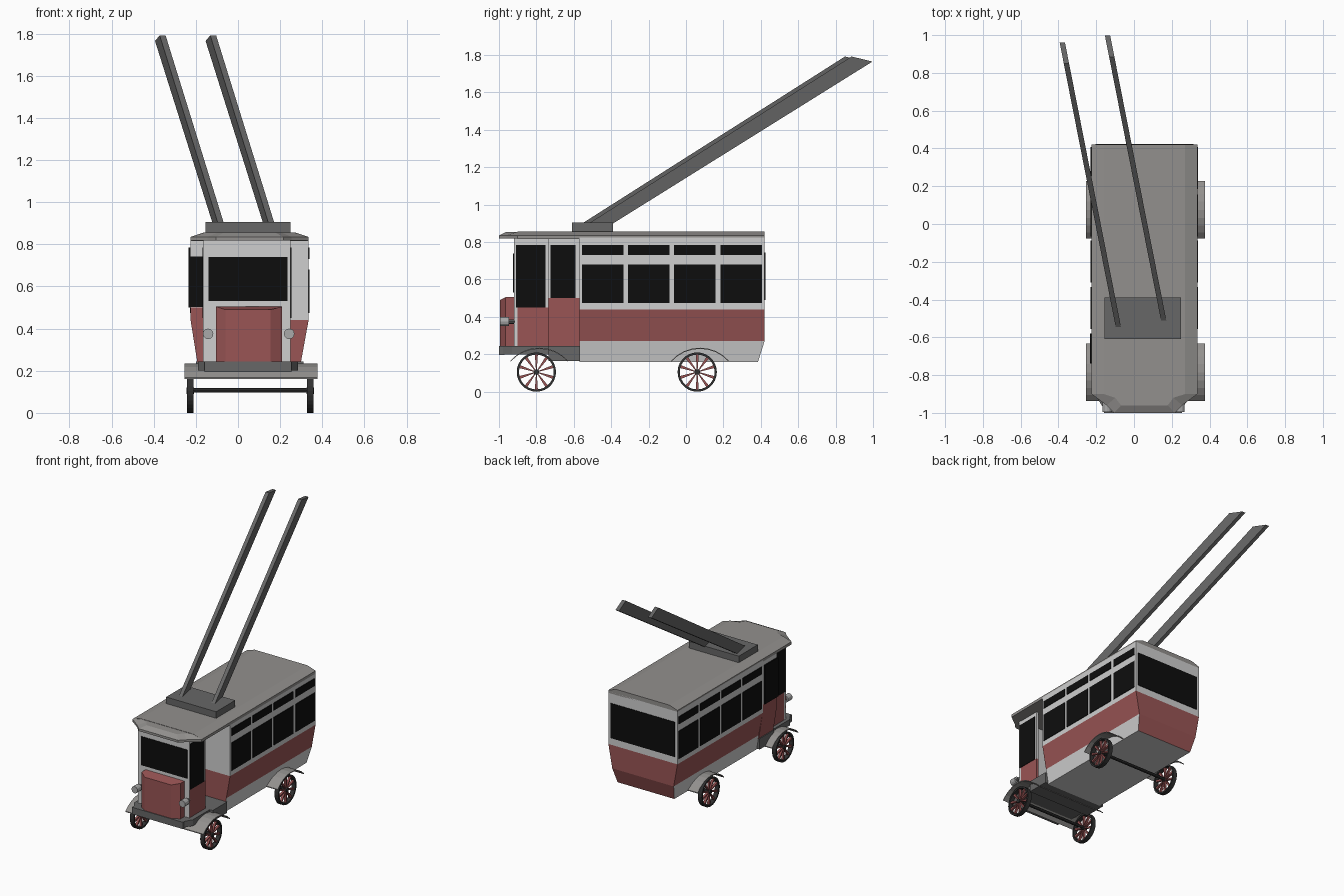
import bpy, bmesh, math
from mathutils import Vector, Matrix

if "Cube" in bpy.data.objects:
    bpy.data.objects.remove(bpy.data.objects["Cube"], do_unlink=True)


def material(name, r, g, b):
    m = bpy.data.materials.new(name)
    m.use_nodes = True
    m.diffuse_color = (r, g, b, 1)
    m.node_tree.nodes["Principled BSDF"].inputs["Base Color"].default_value = (r, g, b, 1)
    return m


white = material("cream white", .62, .62, .62)
red = material("faded red", .32, .09, .09)
roof_grey = material("roof grey", .29, .28, .27)
grey = material("dark grey", .135, .135, .135)
black = material("window black", .004, .004, .004)
rubber = material("tyre black", .03, .03, .03)
lamp_grey = material("lamp grey", .4, .4, .4)


def finish(name, bm, mats, rule=None):
    """Turn a bmesh into an object; rule picks a material slot per face."""
    bmesh.ops.recalc_face_normals(bm, faces=bm.faces)
    bm.normal_update()
    if rule:
        for f in bm.faces:
            f.material_index = rule(f.calc_center_median(), f.normal)
    me = bpy.data.meshes.new(name)
    bm.to_mesh(me)
    bm.free()
    for m in mats:
        me.materials.append(m)
    ob = bpy.data.objects.new(name, me)
    bpy.context.collection.objects.link(ob)
    return ob


def loft(name, rings, mats, rule=None, cut=None):
    """Skin matching closed rings and cap both ends."""
    bm = bmesh.new()
    rows = [[bm.verts.new(p) for p in ring] for ring in rings]
    n = len(rows[0])
    for a, b in zip(rows, rows[1:]):
        for i in range(n):
            j = (i + 1) % n
            bm.faces.new((a[i], a[j], b[j], b[i]))
    bm.faces.new(rows[0])
    bm.faces.new(rows[-1])
    if cut:
        bmesh.ops.bisect_plane(bm, geom=bm.verts[:] + bm.edges[:] + bm.faces[:],
                               plane_co=(0, 0, cut), plane_no=(0, 0, 1))
    return finish(name, bm, mats, rule)


def rect(x0, x1, y0, y1, z):
    return [(x0, y0, z), (x1, y0, z), (x1, y1, z), (x0, y1, z)]


def box(name, x, y, z, mats, rule=None, cut=None):
    return loft(name, [rect(*x, *y, h) for h in z], mats, rule, cut)


def extrude_y(name, outline, y0, y1, mats, rule=None, cut=None):
    return loft(name, [[(x, y, z) for x, z in outline] for y in (y0, y1)], mats, rule, cut)


def extrude_z(name, outline, z0, z1, mat):
    return loft(name, [[(x, y, z) for x, y in outline] for z in (z0, z1)], [mat])


T = .004   # glass plate half thickness
MID = .055  # centre line of the coachwork
LEFT, RIGHT = MID - .28, MID + .28


# Passenger body with tapered lower panels
def body_rule(c, n):
    if c.z > .44 or n.z < -.9:
        return 0
    return 1 if abs(n.y) > .3 or c.z > .27 else 0


sections = [(.16, .23, .385), (.27, .249, .42), (.44, .28, .42), (.825, .28, .42)]
loft("passenger_body", [rect(MID - w, MID + w, -.57, b, z) for z, w, b in sections],
     [white, red], body_rule)

# Side windows in two rows, and the rear window
for side, x in (("right", LEFT), ("left", RIGHT)):
    for i, y in enumerate((-.555, -.31, -.065, .185)):
        for row, z in (("lower", (.475, .68)), ("upper", (.73, .785))):
            box(f"{side}_{row}_window_{i + 1}", (x - T, x + T), (y, y + .222), z, [black])
box("rear_window", (LEFT + .02, RIGHT - .02), (.42 - T, .42 + T), (.49, .745), [black])

# Roof, front canopy and collector base
extrude_y("roof", [(LEFT, .815), (LEFT, .835), (LEFT + .065, .857), (RIGHT - .065, .857),
                   (RIGHT, .835), (RIGHT, .815)], -.9, .42, [roof_grey])
canopy = [(LEFT, -.9), (LEFT + .08, -.96), (LEFT + .12, -1), (RIGHT - .12, -1),
          (RIGHT - .08, -.96), (RIGHT, -.9)]
loft("front_canopy", [[(x, y, .818) for x, y in canopy], [(x, y, .835) for x, y in canopy],
                      [(MID + (x - MID) * .77, min(y + .04, -.9), .855) for x, y in canopy]],
     [roof_grey])
box("collector_base", (-.155, .25), (-.61, -.39), (.85, .905), [grey])

# Leaning trolley poles
for side, x, dy in (("right", -.08, 0), ("left", .16, .035)):
    profile = [(-.57, .89), (-.44, .89), (.962, 1.765), (.85, 1.792)]
    rings = [[(x + s - .197 * (y + .56), y + dy, z) for y, z in profile] for s in (-.014, .014)]
    loft(f"{side}_trolley_pole", rings, [grey])


# Driver's cab: front wall, two side walls, closed bay, open doorway on the left
def cab_rule(c, n):
    return 1 if c.z < .45 else 0


def bay_rule(c, n):
    return 1 if c.z < .5 else 0


box("cab_front_wall", (-.165, .25), (-.92, -.9), (.24, .82), [white])
for side, x in (("right", -.165), ("left", .232)):
    box(f"cab_{side}_wall", (x, x + .018), (-.918, -.735), (.24, .45, .82), [white, red], cab_rule)
extrude_y("cab_closed_bay", [(-.165, .24), (-.165, .82), (LEFT, .82), (LEFT, .44), (-.193, .24)],
          -.735, -.565, [white, red], bay_rule, .5)
box("windscreen", (-.14, .235), (-.92 - T, -.92 + T), (.53, .74), [black])
for side, x in (("right", -.165), ("left", .25)):
    box(f"cab_{side}_window", (x - T, x + T), (-.91, -.75), (.45, .785), [black])
box("bay_outer_window", (LEFT - .009, LEFT), (-.735, -.58), (.5, .785), [black])
box("bay_inner_window", (-.165, -.165 + T), (-.725, -.59), (.5, .785), [black])
box("bay_front_window", (LEFT - .009, -.165), (-.739, -.735), (.503, .743), [black])

# Engine hood with chamfered sides
hood = [(-.105, -.915), (-.105, -.965), (-.06, -.995), (.155, -.995), (.21, -.965), (.21, -.915)]
loft("engine_hood", [[(x, y, .22) for x, y in hood],
                     [(x, y, .505 if y > -.97 else .49) for x, y in hood]], [red])

# Chassis platform, bumper and side steps
extrude_z("chassis_platform", [(-.19, -.57), (-.19, -.93), (-.155, -.985), (.25, -.985),
                               (.285, -.93), (.285, -.57)], .2, .245, grey)
box("front_bumper", (-.16, .255), (-1, -.97), (.195, .245), [grey])
box("entry_step", (-.2, .31), (-.735, -.568), (.165, .245), [grey])


def cylinder(name, centre, axis, radius, length, sides, mat):
    bm = bmesh.new()
    turn = Vector((0, 0, 1)).rotation_difference(Vector(axis)).to_matrix().to_4x4()
    bmesh.ops.create_cone(bm, cap_ends=True, segments=sides, radius1=radius, radius2=radius,
                          depth=length, matrix=Matrix.Translation(centre) @ turn)
    return finish(name, bm, [mat])


# Headlamps
for side, x in (("right", -.142), ("left", .243)):
    cylinder(f"{side}_headlamp", (x, -.97, .375), (0, 1, 0), .025, .05, 12, lamp_grey)
    cylinder(f"{side}_headlamp_bracket", (x, -.935, .375), (0, 1, 0), .012, .04, 8, grey)


# Wheels with tapered spokes
def wheel(name, x, y, r=.105, steps=28):
    hub = Vector((x, y, r))

    def point(dx, rad, a):
        return hub + Vector((dx, rad * math.cos(a), rad * math.sin(a)))

    bm = bmesh.new()
    rows = [[bm.verts.new(point(dx, rad, math.tau * i / steps))
             for dx, rad in ((-.016, r), (.016, r), (.016, r - .012), (-.016, r - .012))]
            for i in range(steps)]
    for i in range(steps):
        a, b = rows[i], rows[(i + 1) % steps]
        for j in range(4):
            k = (j + 1) % 4
            bm.faces.new((a[j], a[k], b[k], b[j]))
    finish(name + "_tyre", bm, [rubber])
    for s in range(10):
        a = math.tau * (s + .5) / 10
        rings = [[point(dx, rad, a + t * spread) for dx, t in
                  ((-.008, -1), (.008, -1), (.008, 1), (-.008, 1))]
                 for rad, spread in ((.012, .2), (r - .01, .085))]
        loft(f"{name}_spoke_{s + 1}", rings, [red])
    cylinder(name + "_hub", hub, (1, 0, 0), .015, .034, 12, rubber)


# Axles, wheels and full-width curved mudguards
for end, y in (("front", -.8), ("rear", .06)):
    for side, x in (("right", -.227), ("left", .343)):
        wheel(f"{end}_{side}_wheel", x, y)
    cylinder(f"{end}_axle", (.058, y, .108), (1, 0, 0), .011, .57, 8, rubber)
    gy = y + .015
    arc = [(gy + .206 * math.sin(a), .029 + .206 * math.cos(a))
           for a in (math.radians(-48 + 12 * i) for i in range(9))]
    outline = arc + [(p, q - .006) for p, q in reversed(arc)]
    loft(f"{end}_mudguard", [[(x, p, q) for p, q in outline] for x in (-.255, .377)], [roof_grey])
